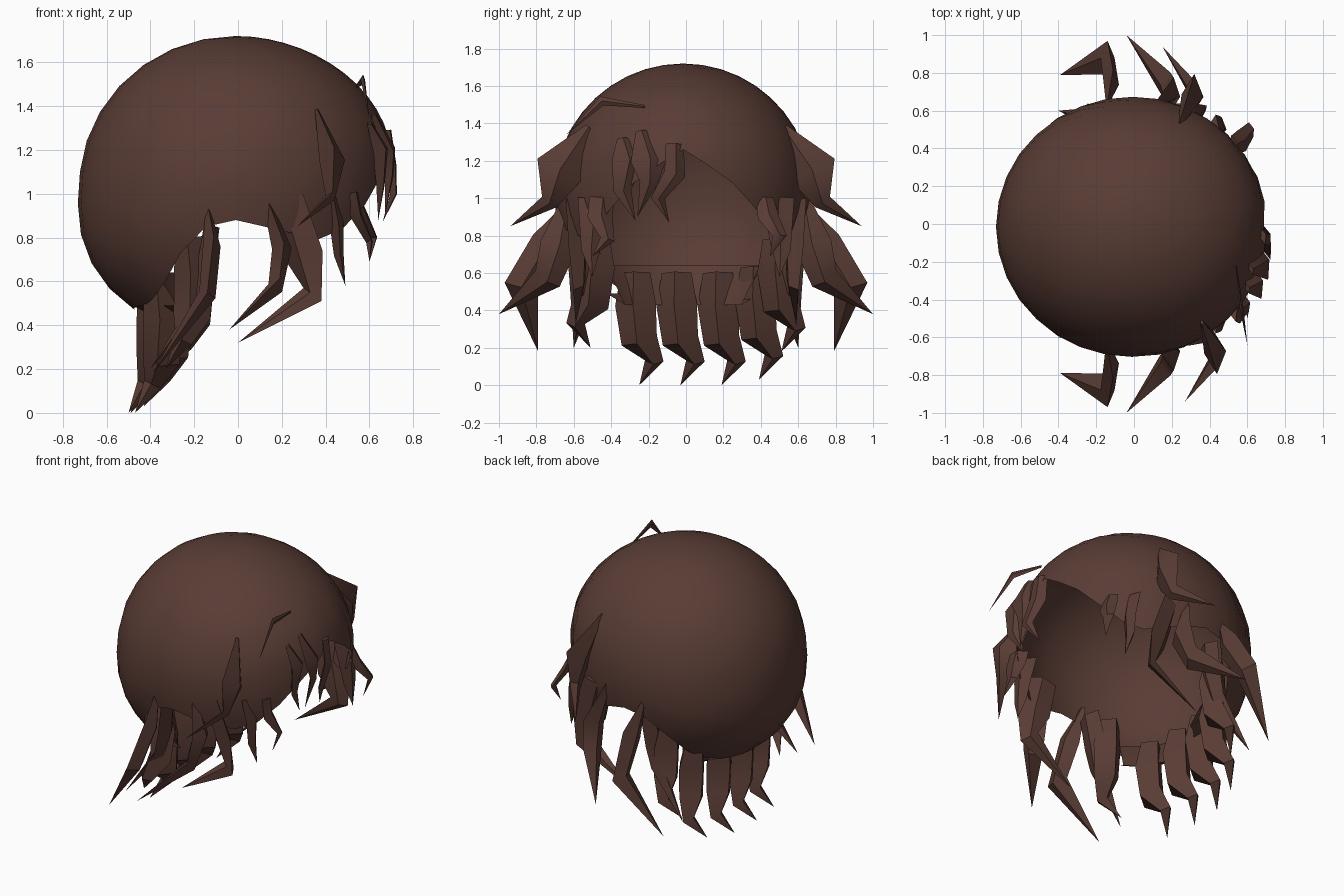
import bpy, bmesh, math
from mathutils import Vector

if "Cube" in bpy.data.objects:
    bpy.data.objects.remove(bpy.data.objects["Cube"])

mat = bpy.data.materials.new("brown")
mat.diffuse_color = (0.1, 0.045, 0.035, 1)
mat.use_nodes = True
mat.node_tree.nodes["Principled BSDF"].inputs["Base Color"].default_value = mat.diffuse_color


def finish(name, bm, angle=50):
    bmesh.ops.recalc_face_normals(bm, faces=bm.faces)
    me = bpy.data.meshes.new(name)
    bm.to_mesh(me)
    bm.free()
    ob = bpy.data.objects.new(name, me)
    bpy.context.collection.objects.link(ob)
    me.materials.append(mat)
    for p in me.polygons:
        p.use_smooth = True
    me.set_sharp_from_angle(angle=math.radians(angle))
    return ob


# Rounded cap: open sphere whose lower edge follows a hairline (azimuth, z), 0 = +x
HAIRLINE = [(0, 1.26), (20, 1.11), (40, .88), (52, .78), (68, .82), (90, .88),
            (105, .84), (120, .62), (140, .50), (180, .47)]


def edge_z(a):
    a = abs((a + 180) % 360 - 180)
    for (a0, z0), (a1, z1) in zip(HAIRLINE, HAIRLINE[1:]):
        if a <= a1:
            return z0 + (z1 - z0) * (a - a0) / (a1 - a0)
    return HAIRLINE[-1][1]


CX, CY, CZ, RX, RY, RZ = -0.01, -0.015, 1.03, 0.715, 0.69, 0.69
SEG, RINGS = 32, 12
bm = bmesh.new()
top = bm.verts.new((CX, CY, CZ + RZ))
rows = []
for j in range(1, RINGS + 1):
    row = []
    for i in range(SEG):
        a = 360 * i / SEG
        low = math.acos((edge_z(a) - CZ) / RZ)
        th = low * j / RINGS
        ar = math.radians(a)
        ca, ct = math.cos(ar), math.cos(th)
        # fuller at the nape and the brow
        full = 1 + 0.13 * max(0, -ca) * max(0, -ct) + 0.11 * max(0, ca) * max(0, ct) * math.sin(th)
        row.append(bm.verts.new((CX + RX * full * math.sin(th) * ca,
                                 CY + RY * full * math.sin(th) * math.sin(ar),
                                 CZ + RZ * ct)))
    rows.append(row)
for i in range(SEG):
    k = (i + 1) % SEG
    bm.faces.new((top, rows[0][i], rows[0][k]))
    for r0, r1 in zip(rows, rows[1:]):
        bm.faces.new((r0[i], r1[i], r1[k], r0[k]))
finish("hair_cap", bm)


def strand(name, pts, wide, sy=1, thick=0.4, dx=0):
    """Faceted spike: points (x, y, z, half width), diamond section, last point is the tip."""
    bm = bmesh.new()
    P = [Vector((p[0] + dx, p[1] * sy, p[2])) for p in pts]
    wd = Vector((wide[0], wide[1] * sy, wide[2]))
    rings = []
    for i, p in enumerate(P[:-1]):
        t = (P[i + 1] - P[max(i - 1, 0)]).normalized()
        u = (wd - t * wd.dot(t)).normalized()
        v = t.cross(u)
        w = pts[i][3]
        h = w * thick
        rings.append([bm.verts.new(p + d) for d in (u * w, v * h, -u * w, -v * h)])
    tip = bm.verts.new(P[-1])
    bm.faces.new(rings[0])
    for r0, r1 in zip(rings, rings[1:]):
        for i in range(4):
            bm.faces.new((r0[i], r0[(i + 1) % 4], r1[(i + 1) % 4], r1[i]))
    for i in range(4):
        bm.faces.new((rings[-1][i], rings[-1][(i + 1) % 4], tip))
    return finish(name, bm, 40)


# Nape strands along the back
for n, (x, y, dz) in enumerate([(-.34, -.27, 0), (-.37, -.05, 0), (-.36, .17, 0),
                                (-.30, .37, .03), (-.2, .49, .18), (-.2, -.49, .2)]):
    s = -1 if y < -.4 else 1
    strand("nape_strand_%d" % n,
           [(x - .02, y, .60 + dz, .08), (x, y, .43 + dz, .11), (x - .01, y + .02 * s, .24 + dz, .10),
            (x - .05, y + .1 * s, .13 + dz, .05), (x - .13, y + .02 * s, 0 + dz, 0)],
           (.15, 1, 0), thick=.85)

# Side fins, mirrored front and back (y)
FINS = {
    "upper_fin": [(.36, .52, 1.38, .02), (.43, .68, 1.15, .13), (.42, .73, .98, .05), (.27, .94, .85, 0)],
    "middle_fin": [(.12, .63, 1.0, .03), (.20, .68, .75, .10), (.17, .74, .57, .08), (-.04, 1.0, .38, 0)],
    "rear_fin": [(-.14, .64, .95, .02), (-.12, .74, .76, .09), (-.14, .88, .54, .09), (-.39, .79, .18, 0)],
    "lower_fin": [(.22, .60, .98, .09), (.30, .58, .72, .10), (.34, .57, .54, .06), (.0, .59, .32, 0)],
    "temple_fin": [(.42, .50, 1.0, .08), (.45, .5, .86, .07), (.46, .51, .72, .05), (.49, .5, .58, 0)],
    "ear_fin": [(-.12, .56, .85, .08), (-.15, .54, .65, .09), (-.18, .55, .5, .07), (-.4, .6, .2, 0)],
}
for name, pts in FINS.items():
    for sy in (-1, 1):
        wide = (1, .5, 0) if name == "lower_fin" else (.1, 1, .3)
        strand(name + ("_near" if sy < 0 else "_far"), pts, wide, sy, thick=.45,
               dx=-.12 if name == "upper_fin" and sy > 0 else 0)

# Fringe over the face opening
FRINGE = [
    [(.60, -.34, 1.32, .03), (.65, -.31, 1.2, .09), (.65, -.34, 1.04, .05), (.64, -.27, .88, 0)],
    [(.62, -.24, 1.36, .03), (.68, -.2, 1.2, .1), (.69, -.2, 1.08, .05), (.67, -.26, .9, 0)],
    [(.68, -.06, 1.29, .05), (.70, -.06, 1.13, .06), (.71, -.15, 1.0, .04), (.66, -.09, .87, 0)],
    [(.53, .42, 1.0, .05), (.57, .44, .9, .06), (.62, .5, .8, .04), (.6, .45, .69, 0)],
    [(.52, -.45, 1.0, .07), (.54, -.46, .9, .07), (.6, -.42, .78, .04), (.6, -.5, .69, 0)],
]
for n, pts in enumerate(FRINGE):
    strand("fringe_%d" % n, pts, (-.3, 1, 0))

# Thin loose strand above the brow
strand("loose_strand", [(.54, -.22, 1.49, .008), (.57, -.45, 1.52, .025), (.6, -.64, 1.34, 0)], (0, 0, 1))

# Curled-in lip under the nape
bm = bmesh.new()
prev = None
for i in range(13):
    a = math.radians(120 + 120 * i / 12)
    cur = [bm.verts.new((r * math.cos(a) + CX, r * math.sin(a) + CY, z))
           for r, z in ((.47, .49), (.36, .43), (.42, .54), (.49, .64))]
    if prev:
        for k in range(3):
            bm.faces.new((prev[k], cur[k], cur[k + 1], prev[k + 1]))
    prev = cur
finish("nape_band", bm)
